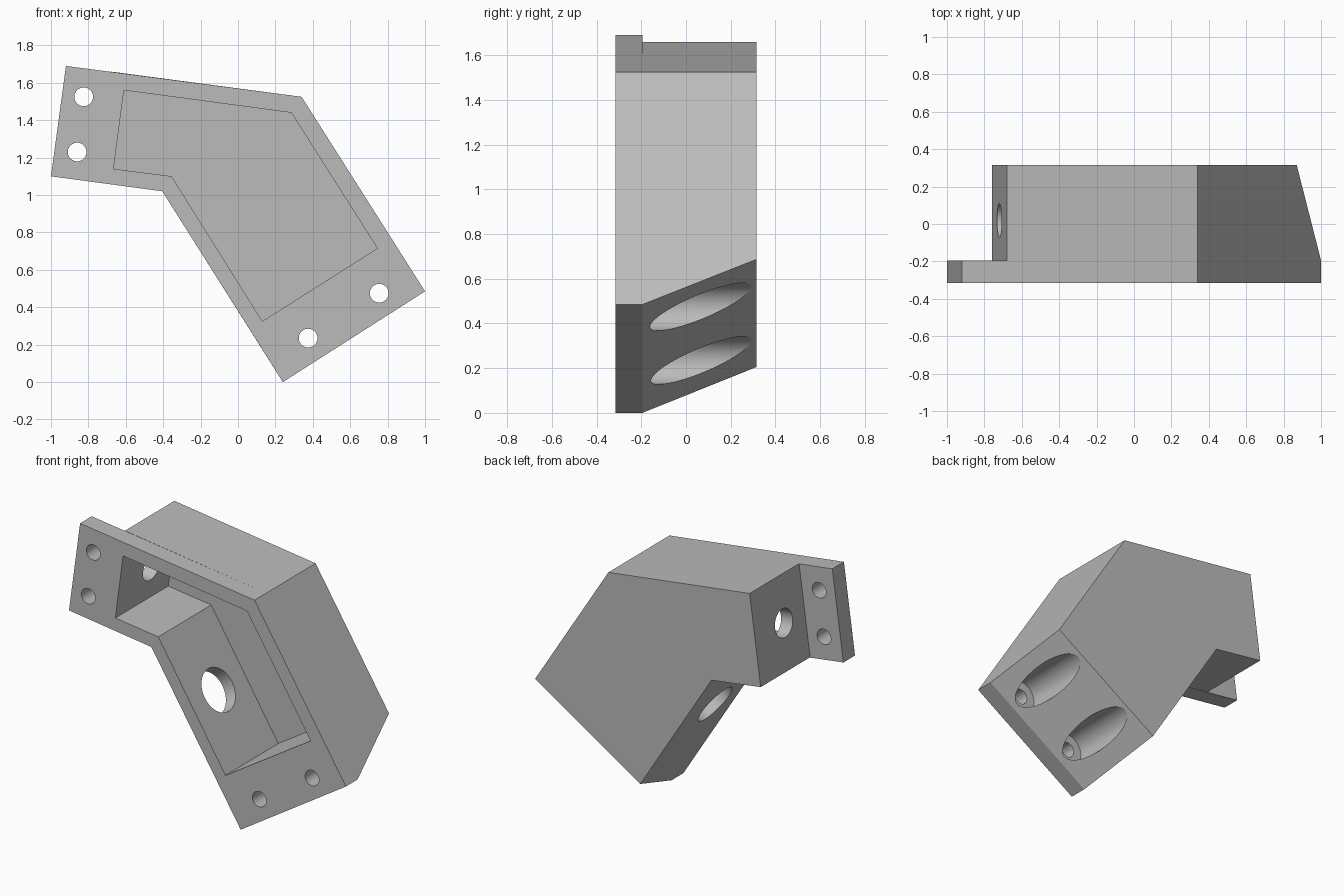
import bpy, bmesh, math
from mathutils import Vector

if "Cube" in bpy.data.objects:
    bpy.data.objects.remove(bpy.data.objects["Cube"])

FRONT, STEP, BACK, INNER = -0.315, -0.195, 0.315, 0.23

grey = bpy.data.materials.new("light_grey")
grey.diffuse_color = (0.5, 0.5, 0.5, 1)
grey.use_nodes = True
grey.node_tree.nodes["Principled BSDF"].inputs["Base Color"].default_value = grey.diffuse_color


def loft(name, front, back, y0, y1):
    """Solid between two matching (x, z) outlines at depths y0 and y1."""
    bm = bmesh.new()
    a = [bm.verts.new((x, y0, z)) for x, z in front]
    b = [bm.verts.new((x, y1, z)) for x, z in back]
    bm.faces.new(a)
    bm.faces.new(b)
    for i in range(len(a)):
        j = (i + 1) % len(a)
        bm.faces.new((a[i], a[j], b[j], b[i]))
    bmesh.ops.recalc_face_normals(bm, faces=bm.faces)
    mesh = bpy.data.meshes.new(name)
    bm.to_mesh(mesh)
    bm.free()
    mesh.materials.append(grey)
    obj = bpy.data.objects.new(name, mesh)
    bpy.context.collection.objects.link(obj)
    return obj


def cylinder(start, end, radius):
    """Round cutter running from start to end."""
    start, end = Vector(start), Vector(end)
    axis = end - start
    bpy.ops.mesh.primitive_cylinder_add(
        vertices=48, radius=radius, depth=axis.length, location=(start + end) / 2,
        rotation=axis.to_track_quat('Z', 'Y').to_euler())
    obj = bpy.context.object
    obj.data.materials.append(grey)
    return obj


def boolean(target, tool, operation='DIFFERENCE'):
    mod = target.modifiers.new("boolean", 'BOOLEAN')
    mod.operation, mod.solver, mod.object = operation, 'EXACT', tool
    bpy.context.view_layer.objects.active = target
    bpy.ops.object.modifier_apply(modifier=mod.name)
    bpy.data.objects.remove(tool)


# Mounting plate at the front
B, C, D, E = (0.34, 1.525), (1.0, 0.485), (0.24, 0.0), (-0.405, 1.02)
bracket = loft("angled_housing", *[[(-0.92, 1.69), B, C, D, E, (-1.0, 1.10)]] * 2, FRONT, STEP)

# Housing behind it, with a sloped lower end
end = [(-0.68, 1.66), B]
tail = [E, (-0.76, 1.07)]
body = loft("housing_body", end + [C, D] + tail,
            end + [(0.87, 0.687), (0.11, 0.205)] + tail, STEP, BACK)
boolean(bracket, body, 'UNION')

# Open cavity
cavity = [(-0.61, 1.56), (0.285, 1.44), (0.745, 0.715),
          (0.13, 0.325), (-0.355, 1.10), (-0.665, 1.14)]
boolean(bracket, loft("cavity_cutter", cavity, cavity, FRONT - 0.1, INNER))

# Screw holes, with deep counterbores in the sloped end
for x, z in [(-0.825, 1.525), (-0.86, 1.23), (0.755, 0.475), (0.375, 0.235)]:
    boolean(bracket, cylinder((x, FRONT - 0.1, z), (x, STEP + 0.05, z), 0.05))
    if x > 0:
        boolean(bracket, cylinder((x, STEP, z), (x, 0.5, z), 0.107))

# Cable holes through the end wall and the underside wall
boolean(bracket, cylinder((-0.82, 0.02, 1.378), (-0.55, 0.02, 1.342), 0.09))
boolean(bracket, cylinder((-0.24, -0.04, 0.632), (-0.03, -0.04, 0.766), 0.14))

# Smooth the round walls only
bpy.ops.object.select_all(action='DESELECT')
bracket.select_set(True)
bpy.context.view_layer.objects.active = bracket
bpy.ops.object.shade_smooth_by_angle(angle=math.radians(20))
